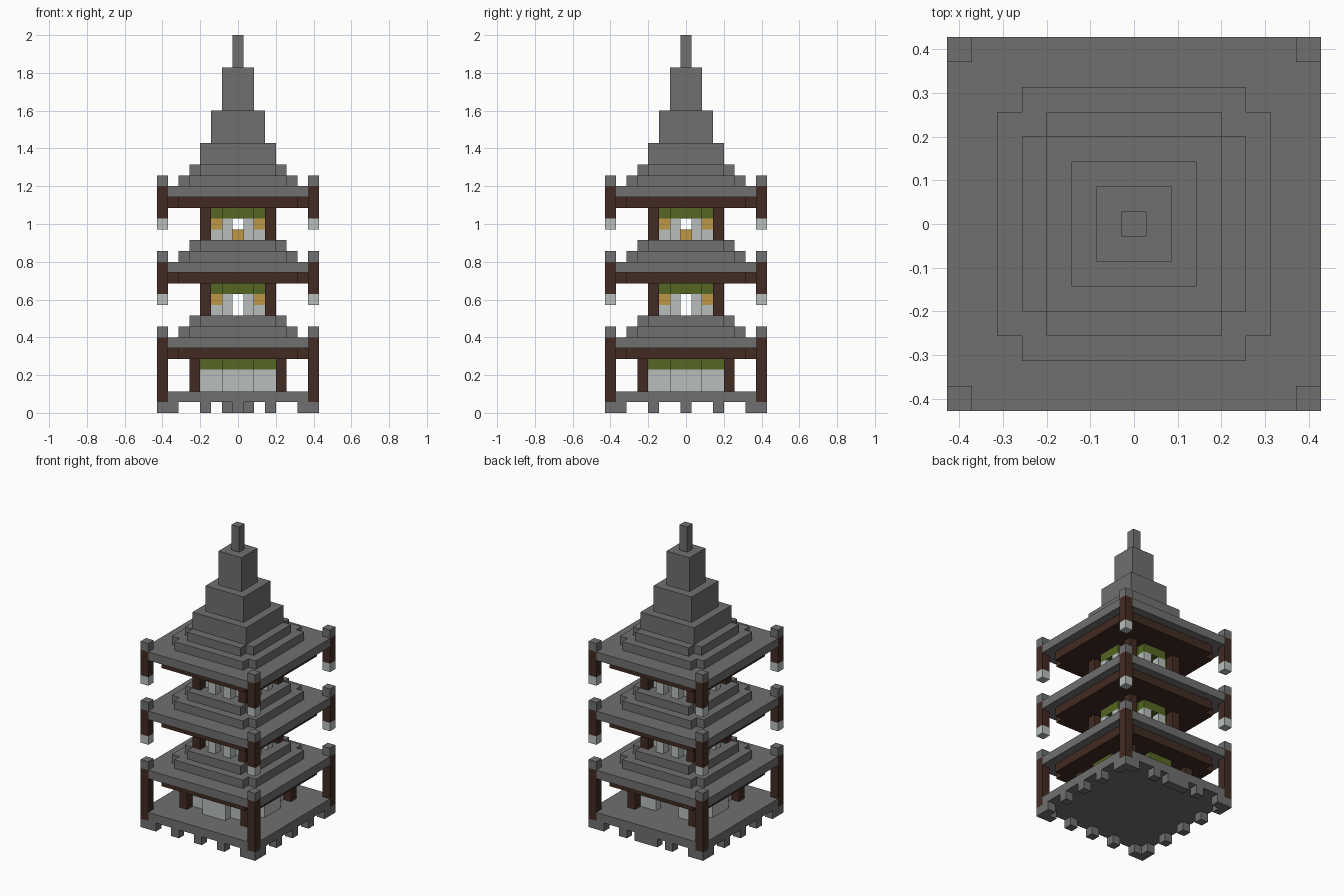
import bpy, bmesh
from mathutils import Matrix, Vector

cube = bpy.data.objects.get("Cube")
if cube:
    bpy.data.objects.remove(cube)

U = 2 / 35  # one block


def material(name, rgb):
    m = bpy.data.materials.new(name)
    m.use_nodes = True
    m.diffuse_color = (*rgb, 1)
    m.node_tree.nodes["Principled BSDF"].inputs["Base Color"].default_value = (*rgb, 1)
    return m


STONE = material("grey stone", (0.16, 0.16, 0.16))
WOOD = material("dark wood", (0.054, 0.024, 0.016))
PLASTER = material("pale plaster", (0.48, 0.52, 0.51))
GREEN = material("moss green", (0.09, 0.135, 0.016))
GOLD = material("lantern gold", (0.52, 0.31, 0.06))


def finish(name, bm, mat):
    bmesh.ops.recalc_face_normals(bm, faces=bm.faces)
    mesh = bpy.data.meshes.new(name)
    bm.to_mesh(mesh)
    bm.free()
    mesh.materials.append(mat)
    bpy.context.collection.objects.link(bpy.data.objects.new(name, mesh))


def blocks(name, mat, z0, z1, cells):
    """Boxes from (x, y, width, depth) centres and sizes, in blocks."""
    bm = bmesh.new()
    for x, y, w, d in cells:
        place = Matrix.Translation(Vector((x, y, (z0 + z1) / 2)) * U)
        size = Matrix.Diagonal((w * U, d * U, (z1 - z0) * U, 1))
        bmesh.ops.create_cube(bm, size=1, matrix=place @ size)
    finish(name, bm, mat)


def notched(name, mat, z0, z1, half):
    """Square slab with one block missing at every corner."""
    bm = bmesh.new()
    a, b = half, half - 1
    outline = []
    for sx, sy in ((1, 1), (-1, 1), (-1, -1), (1, -1)):
        corner = [(a, b), (b, b), (b, a)]
        if sx * sy < 0:
            corner.reverse()
        outline += [(sx * x, sy * y) for x, y in corner]
    face = bm.faces.new([bm.verts.new((x * U, y * U, z0 * U)) for x, y in outline])
    top = bmesh.ops.extrude_face_region(bm, geom=[face], use_keep_orig=True)["geom"]
    verts = [v for v in top if isinstance(v, bmesh.types.BMVert)]
    bmesh.ops.translate(bm, verts=verts, vec=(0, 0, (z1 - z0) * U))
    finish(name, bm, mat)


def corners(i, j=None):
    j = i if j is None else j
    return [(sx * i, sy * j, 1, 1) for sx in (-1, 1) for sy in (-1, 1)]


def bays(r, width=3):
    """A strip in the middle of each side: front, back, right, left."""
    return [(0, -r, width, 1), (0, r, width, 1), (r, 0, 1, width), (-r, 0, 1, width)]


# Base with feet and a wide step at the back
feet = corners(7) + corners(6, 7) + corners(7, 6) + corners(3, 7) + corners(7, 3)
step, centre_feet = (0, 7, 3, 1), bays(7, 1)
centre_feet[1] = step
blocks("base_feet", STONE, 0, 1, feet + centre_feet)
notched("base_slab", STONE, 1, 2, 7.5)

# Ground floor: recessed corners, projecting bays, open doorway at the back
recess = corners(3) + corners(2, 3) + corners(3, 2)
doors = bays(4)
blocks("ground_posts", WOOD, 2, 5, corners(4))
blocks("ground_walls", PLASTER, 2, 4, recess + [doors[0]] + doors[2:])
blocks("ground_frieze", GREEN, 4, 5, recess + doors)

# Upper floors: corner windows and open bays on each side
for name, z in (("middle", 9), ("upper", 16)):
    blocks(name + "_posts", WOOD, z, z + 3, corners(3))
    blocks(name + "_jambs", PLASTER, z, z + 2, corners(1, 3) + corners(3, 1))
    blocks(name + "_sills", PLASTER, z, z + 1, corners(2))
    blocks(name + "_windows", GOLD, z + 1, z + 2, corners(2))
    blocks(name + "_frieze", GREEN, z + 2, z + 3, corners(2) + bays(3))
blocks("shrine_block", GOLD, 16, 17, [(0, 0, 1, 1)])

# Roofs: wooden soffit, eaves, two tiers and hanging corner posts
for name, z, foot in (("lower", 5, 1), ("middle", 12, 11), ("top", 19, 18)):
    notched(name + "_soffit", WOOD, z, z + 1, 6.5)
    notched(name + "_eaves", STONE, z + 1, z + 2, 7.5)
    notched(name + "_roof_tier", STONE, z + 2, z + 3, 5.5)
    notched(name + "_roof_ridge", STONE, z + 3, z + 4, 4.5)
    blocks(name + "_corner_posts", WOOD, foot, z + 2, corners(7))
    blocks(name + "_post_caps", STONE, z + 2, z + 3, corners(7))
    if foot > 1:
        blocks(name + "_post_tips", PLASTER, foot - 1, foot, corners(7))

# Stepped spire
for i, (z0, z1, w) in enumerate(((23, 25, 7), (25, 28, 5), (28, 32, 3), (32, 35, 1))):
    blocks(f"spire_step_{i + 1}", STONE, z0, z1, [(0, 0, w, w)])
